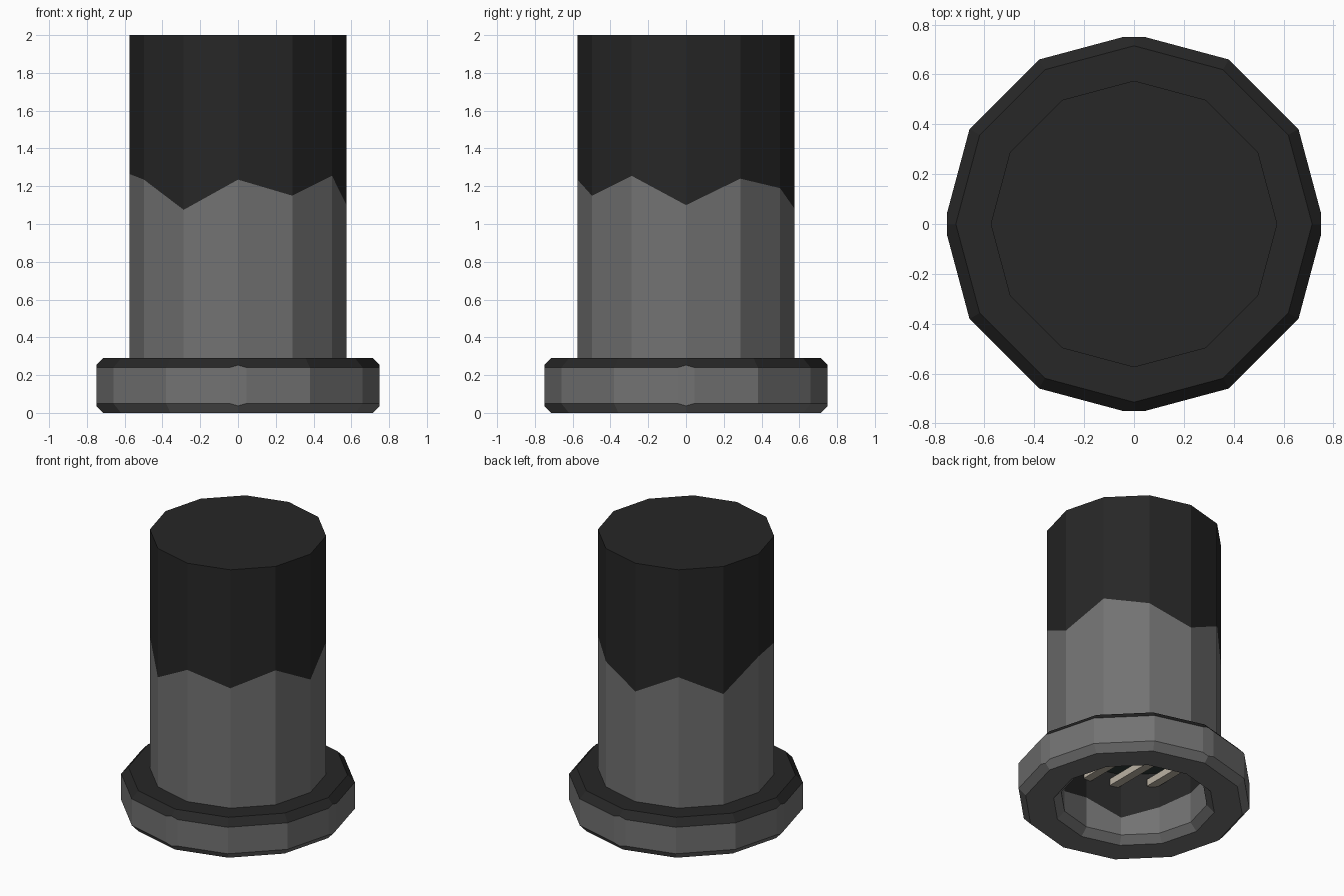
import bpy, bmesh
from math import sin, cos, pi, sqrt
from mathutils import Vector

if "Cube" in bpy.data.objects:
    bpy.data.objects.remove(bpy.data.objects["Cube"])

N = 12


def material(name, rgb):
    m = bpy.data.materials.new(name)
    m.diffuse_color = (*rgb, 1)
    m.use_nodes = True
    m.node_tree.nodes["Principled BSDF"].inputs["Base Color"].default_value = m.diffuse_color
    return m


GREY = material("grey_metal", (0.17, 0.17, 0.17))
DARK = material("dark_soot", (0.02, 0.02, 0.02))
BEIGE = material("beige_bars", (0.5, 0.45, 0.37))
GREEN = material("dark_green", (0.03, 0.045, 0.04))


def finish(name, bm, mats):
    me = bpy.data.meshes.new(name)
    bm.to_mesh(me)
    bm.free()
    for m in mats:
        me.materials.append(m)
    ob = bpy.data.objects.new(name, me)
    bpy.context.collection.objects.link(ob)
    return ob


def ring(bm, r, z):
    # z is one height, or one height per corner
    zs = z if isinstance(z, list) else [z] * N
    return [bm.verts.new((r * cos(2 * pi * i / N), r * sin(2 * pi * i / N), zs[i]))
            for i in range(N)]


def band(bm, a, b, mat):
    for i in range(N):
        j = (i + 1) % N
        bm.faces.new((a[i], a[j], b[j], b[i])).material_index = mat


# pipe body with jagged soot line and closed top
soot_line = [1.10, 1.24, 1.19, 1.08, 1.23, 1.085, 1.265, 1.235, 1.075, 1.235, 1.15, 1.255]
bm = bmesh.new()
rings = [ring(bm, 0.575, z) for z in (0.28, soot_line, 2.0)]
band(bm, rings[0], rings[1], 0)
band(bm, rings[1], rings[2], 1)
bm.faces.new(rings[2]).material_index = 1
finish("pipe_body", bm, [GREY, DARK])

# bevelled base collar, corners trimmed flat at 0.75
bm = bmesh.new()
profile = [(0.48, 0.05), (0.53, 0), (0.715, 0), (0.762, 0.05),
           (0.762, 0.24), (0.715, 0.29), (0.57, 0.29)]
rings = [ring(bm, r, z) for r, z in profile]
for k in range(len(rings) - 1):
    band(bm, rings[k], rings[k + 1], 1 if k >= 4 else 0)
for d in ((1, 0, 0), (-1, 0, 0), (0, 1, 0), (0, -1, 0)):
    n = Vector(d)
    res = bmesh.ops.bisect_plane(bm, geom=bm.verts[:] + bm.edges[:] + bm.faces[:],
                                 plane_co=n * 0.75, plane_no=n, clear_outer=True)
    cut = [e for e in res["geom_cut"] if isinstance(e, bmesh.types.BMEdge) and e.is_valid]
    bmesh.ops.edgeloop_fill(bm, edges=cut, mat_nr=0)
bmesh.ops.recalc_face_normals(bm, faces=bm.faces[:])
finish("base_collar", bm, [GREY, DARK])

# inner wall with its own soot line
inner_line = [0.20, 0.27, 0.22, 0.28, 0.19, 0.26, 0.27, 0.245, 0.18, 0.27, 0.2, 0.28]
bm = bmesh.new()
rings = [ring(bm, 0.48, z) for z in (0.05, inner_line, 0.5)]
band(bm, rings[1], rings[0], 0)
band(bm, rings[2], rings[1], 1)
finish("inner_wall", bm, [GREY, DARK])

# plate closing the inside
bm = bmesh.new()
bm.faces.new(ring(bm, 0.48, 0.5)[::-1])
finish("inner_plate", bm, [GREEN])

# grate bars
bm = bmesh.new()
for x in (-0.38, -0.19, 0, 0.19, 0.38):
    half = sqrt(0.475 ** 2 - x ** 2)
    vs = bmesh.ops.create_cube(bm, size=1)["verts"]
    bmesh.ops.scale(bm, vec=(0.06, 2 * half, 0.05), verts=vs)
    bmesh.ops.translate(bm, vec=(x, 0, 0.425), verts=vs)
finish("grate_bars", bm, [BEIGE])
